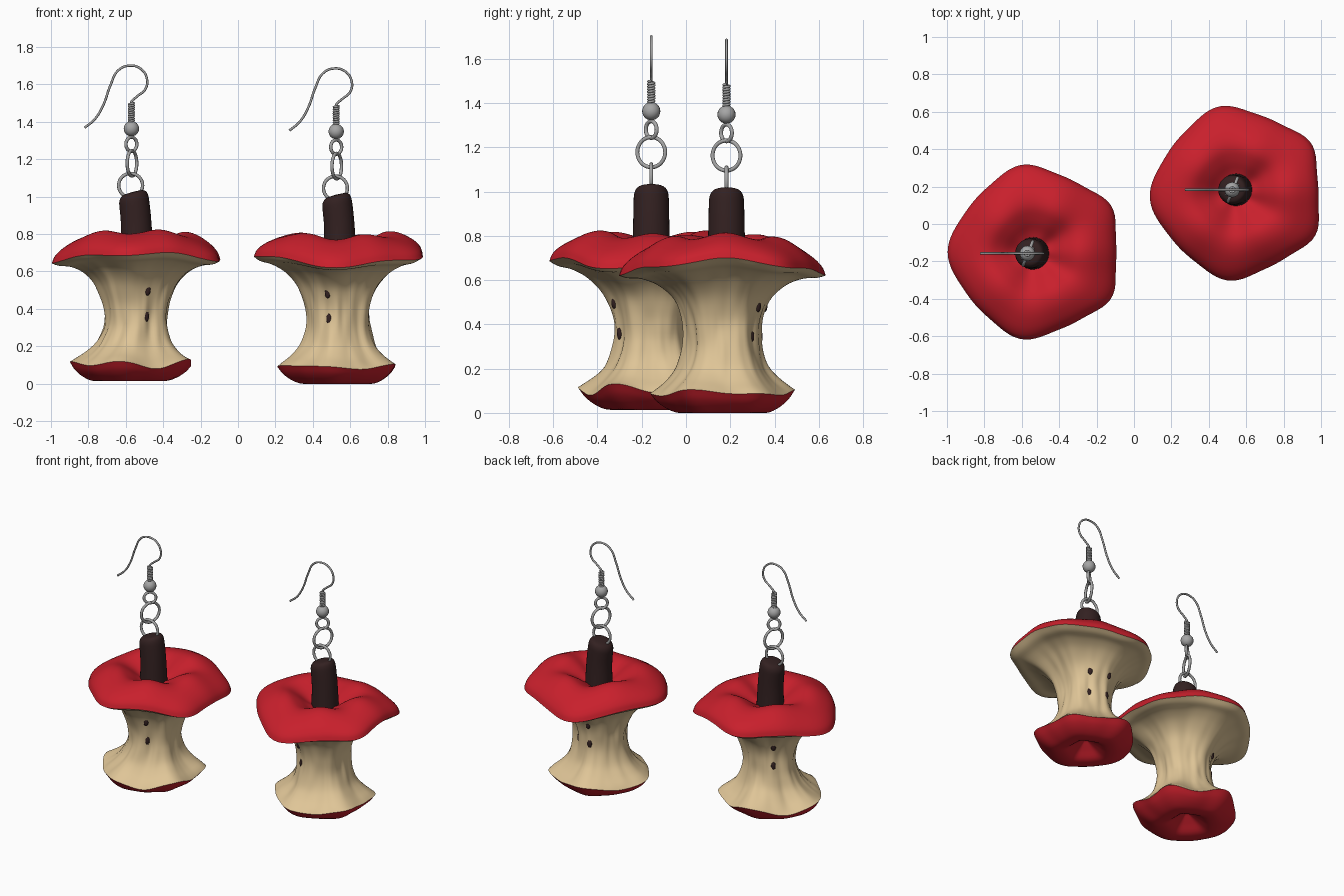
import bpy, bmesh, math
from mathutils import Vector, noise

if "Cube" in bpy.data.objects:
    bpy.data.objects.remove(bpy.data.objects["Cube"])


def material(name, rgb):
    m = bpy.data.materials.new(name)
    m.diffuse_color = (*rgb, 1)
    m.use_nodes = True
    m.node_tree.nodes["Principled BSDF"].inputs["Base Color"].default_value = m.diffuse_color
    return m


RED = material("apple red", (0.58, 0.014, 0.025))
FLESH = material("apple flesh", (0.74, 0.56, 0.31))
BROWN = material("dark brown", (0.033, 0.015, 0.015))
METAL = material("steel", (0.38, 0.38, 0.38))


def spline(pts, steps):
    """Smooth Catmull-Rom interpolation through a short list of points."""
    v = [Vector(p) for p in pts]
    v = [2 * v[0] - v[1]] + v + [2 * v[-1] - v[-2]]
    out = []
    for i in range(1, len(v) - 2):
        a, b, c, d = v[i - 1:i + 3]
        for s in range(steps):
            t = s / steps
            out.append(0.5 * (2 * b + (c - a) * t + (2 * a - 5 * b + 4 * c - d) * t * t
                              + (3 * b - a - 3 * c + d) * t ** 3))
    return out + [v[-2]]


def skin(name, rings, mats, ring_mat=lambda i: 0):
    """Join closed rings of points into a smooth surface, sharp where colours meet."""
    bm = bmesh.new()
    vs = [[bm.verts.new(p) for p in ring] for ring in rings]
    n = len(rings[0])
    for i in range(len(vs) - 1):
        for j in range(n):
            k = (j + 1) % n
            f = bm.faces.new((vs[i][j], vs[i][k], vs[i + 1][k], vs[i + 1][j]))
            f.material_index = ring_mat(i)
            f.smooth = True
    for ring in (vs[0], vs[-1]):
        f = bm.faces.new(ring)
        f.material_index = ring_mat(0)
        f.smooth = True
    for e in bm.edges:
        if len({f.material_index for f in e.link_faces}) > 1:
            e.smooth = False
    bmesh.ops.recalc_face_normals(bm, faces=bm.faces)
    me = bpy.data.meshes.new(name)
    bm.to_mesh(me)
    bm.free()
    for m in mats:
        me.materials.append(m)
    ob = bpy.data.objects.new(name, me)
    bpy.context.collection.objects.link(ob)
    return ob


def wire(name, pts, radius, bezier=False):
    """Round wire along a path, converted to a mesh."""
    cu = bpy.data.curves.new(name, 'CURVE')
    cu.dimensions = '3D'
    cu.bevel_depth, cu.bevel_resolution, cu.use_fill_caps = radius, 2, True
    sp = cu.splines.new('BEZIER' if bezier else 'POLY')
    if bezier:
        sp.bezier_points.add(len(pts) - 1)
        for b, p in zip(sp.bezier_points, pts):
            b.co = p
            b.handle_left_type = b.handle_right_type = 'AUTO'
    else:
        sp.points.add(len(pts) - 1)
        for b, p in zip(sp.points, pts):
            b.co = (*p, 1)
    cu.materials.append(METAL)
    ob = bpy.data.objects.new(name, cu)
    bpy.context.collection.objects.link(ob)
    bpy.ops.object.select_all(action='DESELECT')
    bpy.context.view_layer.objects.active = ob
    ob.select_set(True)
    bpy.ops.object.convert(target='MESH')
    bpy.ops.object.shade_smooth()


def ball(name, loc, scale, mat, rot=0):
    bpy.ops.mesh.primitive_uv_sphere_add(segments=20, ring_count=12, radius=1,
                                         location=loc, rotation=(0, 0, rot))
    ob = bpy.context.object
    ob.name, ob.scale = name, scale
    ob.data.materials.append(mat)
    bpy.ops.object.shade_smooth()


def link(name, loc, radius, turn):
    bpy.ops.mesh.primitive_torus_add(major_radius=radius, minor_radius=0.009,
                                     major_segments=40, minor_segments=10, location=loc,
                                     rotation=(math.pi / 2, 0, math.radians(turn)))
    bpy.context.object.name = name
    bpy.context.object.data.materials.append(METAL)
    bpy.ops.object.shade_smooth()


# Core profile (radius, height): skin cap, bitten flesh, skin base
CAP = [(0.02, .70), (.10, .73), (.17, .775), (.24, .805), (.31, .797), (.385, .757),
       (.43, .715), (.447, .675)]
BITE = [(.447, .675), (.41, .655), (.35, .642), (.28, .605), (.215, .54), (.18, .46), (.168, .38),
        (.173, .30), (.20, .22), (.245, .165), (.295, .125), (.322, .105)]
BASE = [(.322, .105), (.292, .067), (.247, .034), (.195, .015), (.13, .02), (.07, .06), (.01, .10)]
STEP, SEG = 4, 100
cap, bite, base = spline(CAP, STEP), spline(BITE, STEP), spline(BASE, STEP)
PROFILE = cap + bite[1:] + base[1:]
A, B = len(cap) - 1, len(cap) + len(bite) - 2


def core_point(i, a, e):
    """Point on the five-cornered core; i = profile index, a = angle."""
    r, z = PROFILE[i]
    b = a + .15 * math.sin(a) - e["turn"]          # corners pushed a little to +x
    lobe = -math.cos(5 * b)
    corner = lobe + .2 * math.cos(10 * b)          # rounded pentagon
    rim_z = -.011 * lobe + e["tilt"] * math.cos(2 * a)
    low_z = e["wave"] * lobe + .01 * math.cos(3 * a + 1)
    top = 0                                        # share of the cap's sideways shift
    if i <= A:
        w = top = min(1, r / .44)
        rr = r * (1 + .047 * corner * w)
        z += w * w * rim_z - .009 * lobe * math.sin(math.pi * w)
    elif i >= B:
        w = min(1, max(0, (z - .015) / .09)) if r > .2 else 0
        rr = r * (1 + .05 * corner) * e["foot"]
        z += w * low_z
    else:
        t = (i - A) / (B - A)
        top, low = max(0, 1 - 2.5 * t), max(0, 2.5 * t - 1.5)
        c, s = math.cos(a), math.sin(a)
        lump = noise.noise(Vector((c * 2.2, s * 2.2, z * 5 + e["seed"])))
        lump += .5 * noise.noise(Vector((c * 5, s * 5, z * 5 + e["seed"])))
        rr = r * (1 + .047 * corner) + .016 * lump * min(1, t * 8, (1 - t) * 8)
        rr *= 1 + low * (e["foot"] - 1)
        z += top * rim_z + low * low_z
    shift = e["lean"] * max(0, (.3 - z) / .3) + .016 * top
    return Vector((e["x"] + shift + rr * math.cos(a), e["y"] + rr * math.sin(a), z + e["dz"]))


EARRINGS = [
    dict(side="left", x=-.54, y=-.15, dz=0, turn=0, tilt=-.022, lean=-.03, seed=0, wave=.018,
         foot=1, pits=(-72, 133), hx=-.57, hy=-.157, stem=0),
    dict(side="right", x=.54, y=.167, dz=-.015, turn=math.radians(3), tilt=.03, lean=0, seed=7,
         foot=.97, wave=.006, pits=(-108, 59, 100), hx=.525, hy=.183, stem=.006),
]
angles = [2 * math.pi * j / SEG for j in range(SEG)]

for e in EARRINGS:
    s, x, y, dz = e["side"], e["hx"], e["hy"], e["dz"]

    # Apple core
    skin(s + "_apple_core", [[core_point(i, a, e) for a in angles] for i in range(len(PROFILE))],
         [RED, FLESH], lambda i: 1 if A <= i < B else 0)

    # Seed pits in the flesh
    for deg in e["pits"]:
        a = math.radians(deg)
        for h in (.50, .35):
            i = min(range(A + 8, B - 8), key=lambda k: abs(PROFILE[k][1] - h))
            p = core_point(i, a, e) - Vector((math.cos(a), math.sin(a), 0)) * .006
            ball(s + "_seed_pit", p, (.012, .016, .03), BROWN, a)

    # Stem with a rounded, slanted top
    rings = []
    for c, z, r in spline([(0, .67, .088), (-.004, .85, .082), (-.013, .95, .08), (-.018, .99, .077),
                           (-.019, 1.013, .066), (-.019, 1.023, .045), (-.019, 1.026, .005)], 3):
        tilt = .25 * max(0, min(1, (z - .85) / .13))
        rings.append([(e["x"] + e["stem"] + c + r * math.cos(a), y + r * math.sin(a),
                       z + dz + tilt * r * math.cos(a)) for a in angles[::3]])
    skin(s + "_stem", rings, [BROWN])

    # Chain links, bead, coil and ear hook
    link(s + "_stem_ring", (x - .004, y, 1.06 + dz), .064, 0)
    link(s + "_middle_ring", (x + .003, y, 1.178 + dz), .068, 68)
    link(s + "_small_ring", (x, y, 1.28 + dz), .038, 40)
    ball(s + "_bead", (x, y, 1.363 + dz), (.041, .041, .041), METAL)
    turns, n = 9, 12
    wire(s + "_coil", [(x + .013 * math.cos(2 * math.pi * k / n), y + .013 * math.sin(2 * math.pi * k / n),
                        1.395 + dz + .105 * k / (turns * n)) for k in range(turns * n + 1)], .006)
    hook = [(0, 1.39), (0, 1.505), (.03, 1.535), (.075, 1.575), (.083, 1.63), (.05, 1.683), (-.01, 1.70),
            (-.07, 1.675), (-.112, 1.595), (-.15, 1.49), (-.195, 1.415), (-.25, 1.368)]
    wire(s + "_ear_hook", [(x + px, y, pz + dz) for px, pz in hook], .0065, True)
